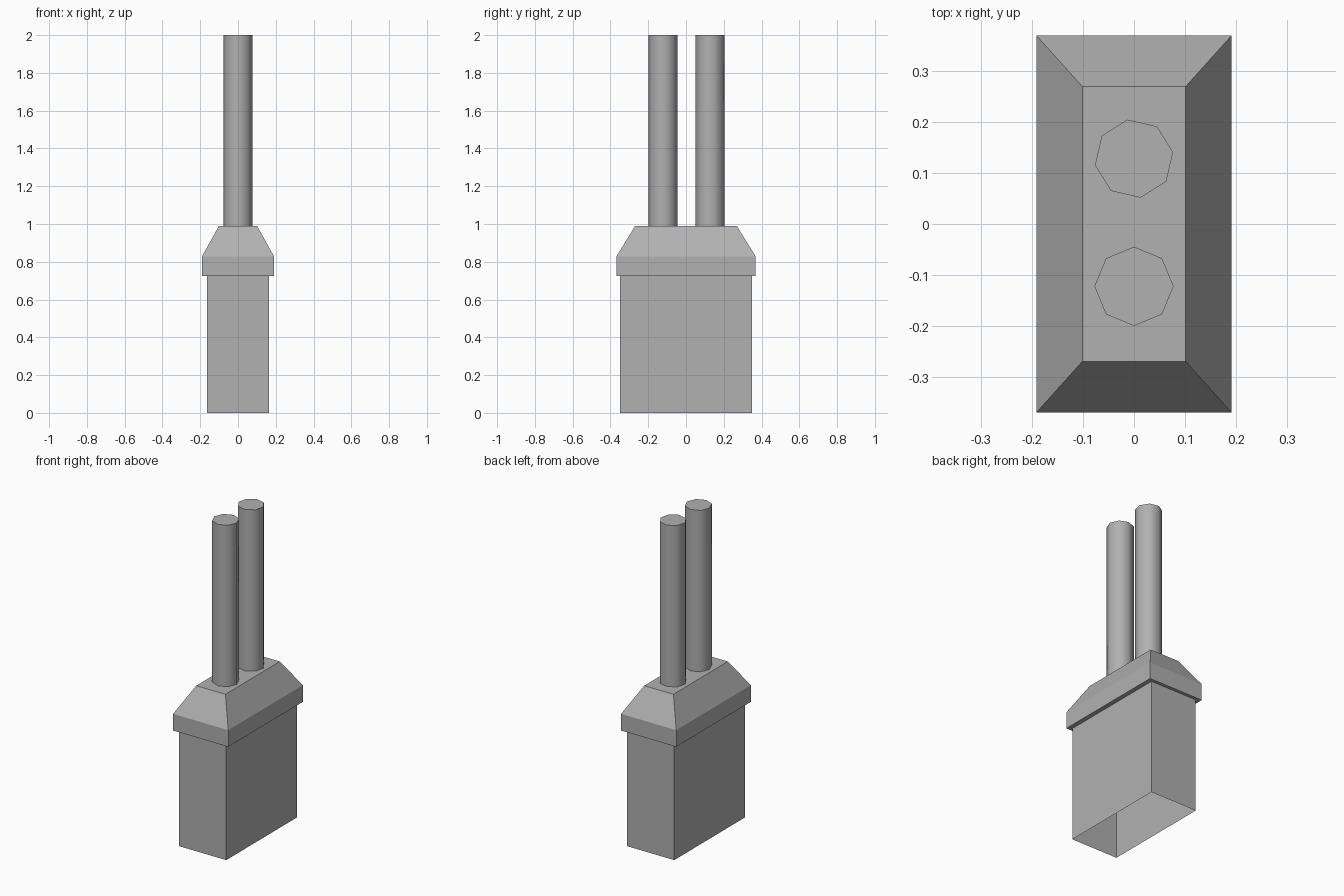
import bpy, bmesh, math

if "Cube" in bpy.data.objects:
    bpy.data.objects.remove(bpy.data.objects["Cube"])

# Dark grey plastic shared by all parts
grey = bpy.data.materials.new("dark_grey")
grey.diffuse_color = (0.44, 0.44, 0.44, 1.0)
grey.use_nodes = True
grey.node_tree.nodes["Principled BSDF"].inputs["Base Color"].default_value = grey.diffuse_color


def loft(name, rings, smooth=False):
    """Bridge successive point rings with quads; cap the last, leave the first open."""
    bm = bmesh.new()
    loops = [[bm.verts.new(p) for p in ring] for ring in rings]
    n = len(rings[0])
    for a, b in zip(loops, loops[1:]):
        for i in range(n):
            j = (i + 1) % n
            bm.faces.new((a[i], a[j], b[j], b[i])).smooth = smooth
    bm.faces.new(loops[-1])
    # keep the cap crisp against smooth sides
    for e in bm.edges:
        if len(e.link_faces) == 2 and e.calc_face_angle(0) > math.radians(60):
            e.smooth = False
    mesh = bpy.data.meshes.new(name)
    bm.to_mesh(mesh)
    bm.free()
    mesh.materials.append(grey)
    obj = bpy.data.objects.new(name, mesh)
    bpy.context.collection.objects.link(obj)
    return obj


def rect(x, y, z):
    return [(-x, -y, z), (x, -y, z), (x, y, z), (-x, y, z)]


def circle(y, z, turn, r=0.0775, n=8):
    angles = [math.radians(turn) + 2 * math.pi * i / n for i in range(n)]
    return [(r * math.cos(a), y + r * math.sin(a), z) for a in angles]


# Hollow sleeve open at the bottom, stepping out to a collar and tapering in
loft("connector_housing", [
    rect(0.163, 0.349, 0.0),
    rect(0.163, 0.349, 0.724),
    rect(0.191, 0.369, 0.724),
    rect(0.191, 0.369, 0.828),
    rect(0.101, 0.269, 0.99),
])

# Two eight-sided cables, the rear one slightly twisted
for name, y, turn in (("front_cable", -0.122, 0), ("rear_cable", 0.128, 9.5)):
    loft(name, [circle(y, 0.99, turn), circle(y, 2.0, turn)], smooth=True)
